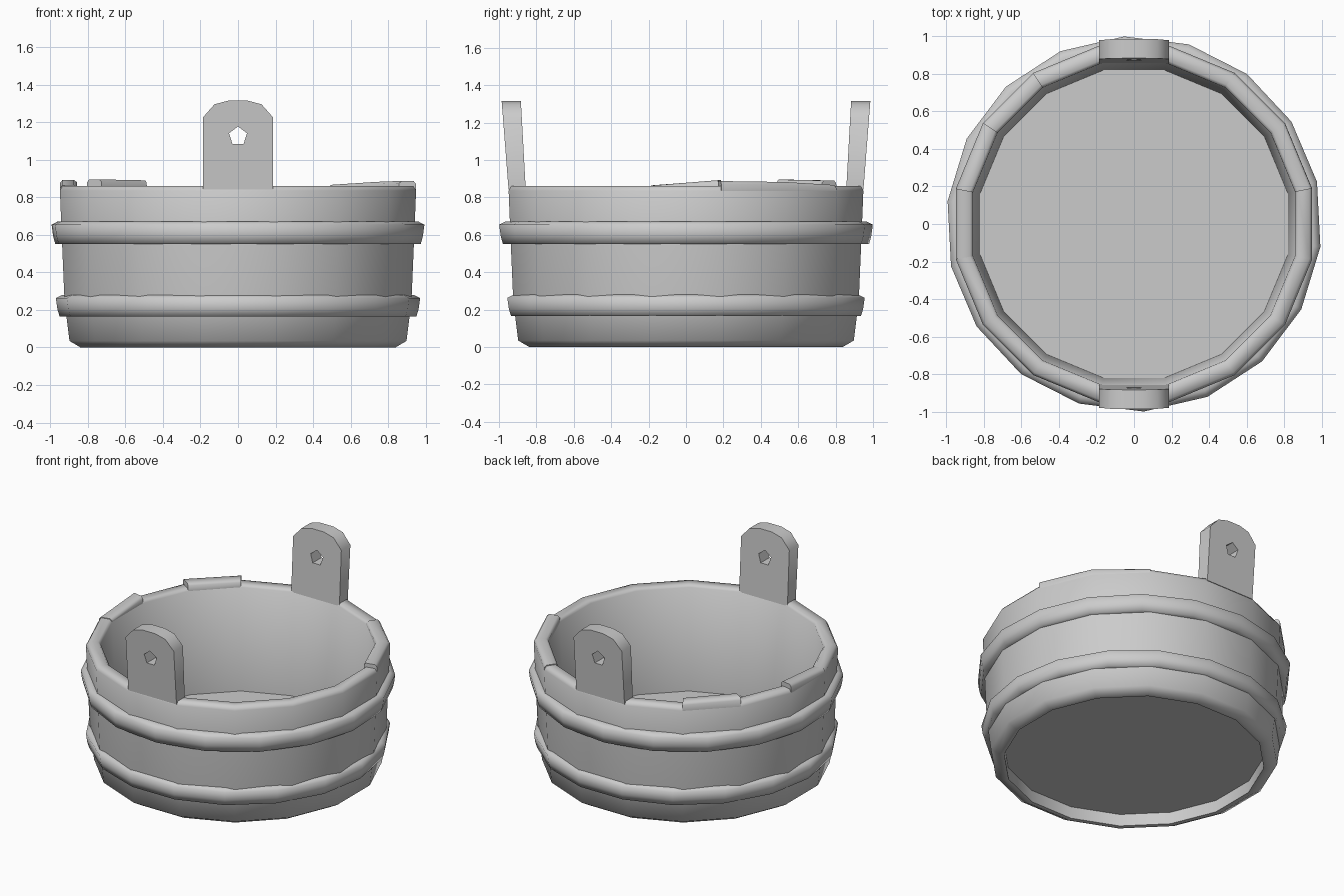
import bpy, bmesh, math

if "Cube" in bpy.data.objects:
    bpy.data.objects.remove(bpy.data.objects["Cube"])

SIDES, PHASE = 16, 11.25   # sixteen staves, one flat stave facing each axis


def finish(bm, name, angle):
    bmesh.ops.recalc_face_normals(bm, faces=bm.faces)
    me = bpy.data.meshes.new(name)
    bm.to_mesh(me)
    bm.free()
    ob = bpy.data.objects.new(name, me)
    bpy.context.collection.objects.link(ob)
    bpy.ops.object.select_all(action='DESELECT')
    ob.select_set(True)
    bpy.context.view_layer.objects.active = ob
    bpy.ops.object.shade_smooth_by_angle(angle=math.radians(angle))
    return ob


def lathe(name, profiles, sides=SIDES, phase=PHASE, first=0, full=True,
          closed=True, angle=70):
    """Sweep (radius, z) profiles around z; one profile per ring."""
    bm = bmesh.new()
    rings = []
    for k, profile in enumerate(profiles):
        a = math.radians(phase + (first + k) * 360 / sides)
        rings.append([bm.verts.new((r * math.cos(a), r * math.sin(a), z))
                      for r, z in profile])
    n = len(profiles[0])
    pairs = list(zip(rings, rings[1:]))
    if full:
        pairs.append((rings[-1], rings[0]))
    else:
        bm.faces.new(rings[0])
        bm.faces.new(rings[-1])
    for p, q in pairs:
        for i in range(n if closed else n - 1):
            j = (i + 1) % n
            bm.faces.new((p[i], p[j], q[j], q[i]))
    return finish(bm, name, angle)


# Tub wall, flaring outwards, with chamfered foot and softened rim
wall = [(.83, .004), (.855, 0), (.915, .035), (.942, .25), (.955, .55),
        (.967, .835), (.952, .86), (.89, .86), (.874, .845), (.835, .13)]
lathe("tub_wall", [wall] * SIDES)

# Recessed floor board
bm = bmesh.new()
for z in (.09, .135):
    bm.faces.new([bm.verts.new((.836 * math.cos(a), .836 * math.sin(a), z))
                  for a in (math.radians(PHASE + 22.5 * k) for k in range(SIDES))])
low, high = bm.faces[:] if not bm.faces.ensure_lookup_table() else ()
for i in range(SIDES):
    j = (i + 1) % SIDES
    bm.faces.new((low.verts[i], low.verts[j], high.verts[j], high.verts[i]))
finish(bm, "floor_board", 30)

# A few staves stand slightly above the rim, some with sloping tops
for i, (first, tops) in enumerate([(0, (.887, .882, .866)), (5, (.89, .895)),
                                   (7, (.892, .864))]):
    lathe(f"raised_stave_{i + 1}",
          [[(.967, .835), (.966, t - .015), (.953, t), (.89, t),
            (.875, t - .012), (.874, .845)] for t in tops], first=first, full=False)

# Two rounded hoops, open at the back where they sit on the wall
for name, r, z0, z1, phase in (("upper_hoop", 1.0, .55, .672, -87),
                               ("lower_hoop", .97, .165, .28, -80)):
    h = z1 - z0
    profile = [(r - .07, z0), (r - .02, z0), (r - .008, z0 + .35 * h),
               (r, z1 - .15 * h), (r - .035, z1), (r - .06, z1)]
    lathe(name, [profile] * 18, sides=18, phase=phase, closed=False, angle=80)

# Tall handle staves with a chamfered top and a five-sided hole
half = [(.187, .842), (.187, 1.225), (.125, 1.295), (.05, 1.315)]
outline = half + [(-x, z) for x, z in reversed(half)]
hole = [(.05 * math.cos(math.radians(18 + 72 * k)),
         1.125 + .052 * math.sin(math.radians(18 + 72 * k))) for k in range(5)]


def handle(name, side):
    bm = bmesh.new()
    for loop in (outline, hole):
        vs = [bm.verts.new((x, 0, z)) for x, z in loop]
        for i, v in enumerate(vs):
            bm.edges.new((v, vs[(i + 1) % len(vs)]))
    bmesh.ops.triangle_fill(bm, edges=bm.edges[:], use_beauty=True)
    inner = bm.verts[:]
    ext = bmesh.ops.extrude_face_region(bm, geom=bm.faces[:], use_keep_orig=True)
    outer = [g for g in ext["geom"] if isinstance(g, bmesh.types.BMVert)]
    # Both faces lean outwards and continue the wall
    for v in inner:
        v.co.y = side * (.857 + (v.co.z - .845) * .055)
    for v in outer:
        v.co.y = side * (.949 + (v.co.z - .845) * .078)
    finish(bm, name, 50)


handle("front_handle", -1)
handle("back_handle", 1)
